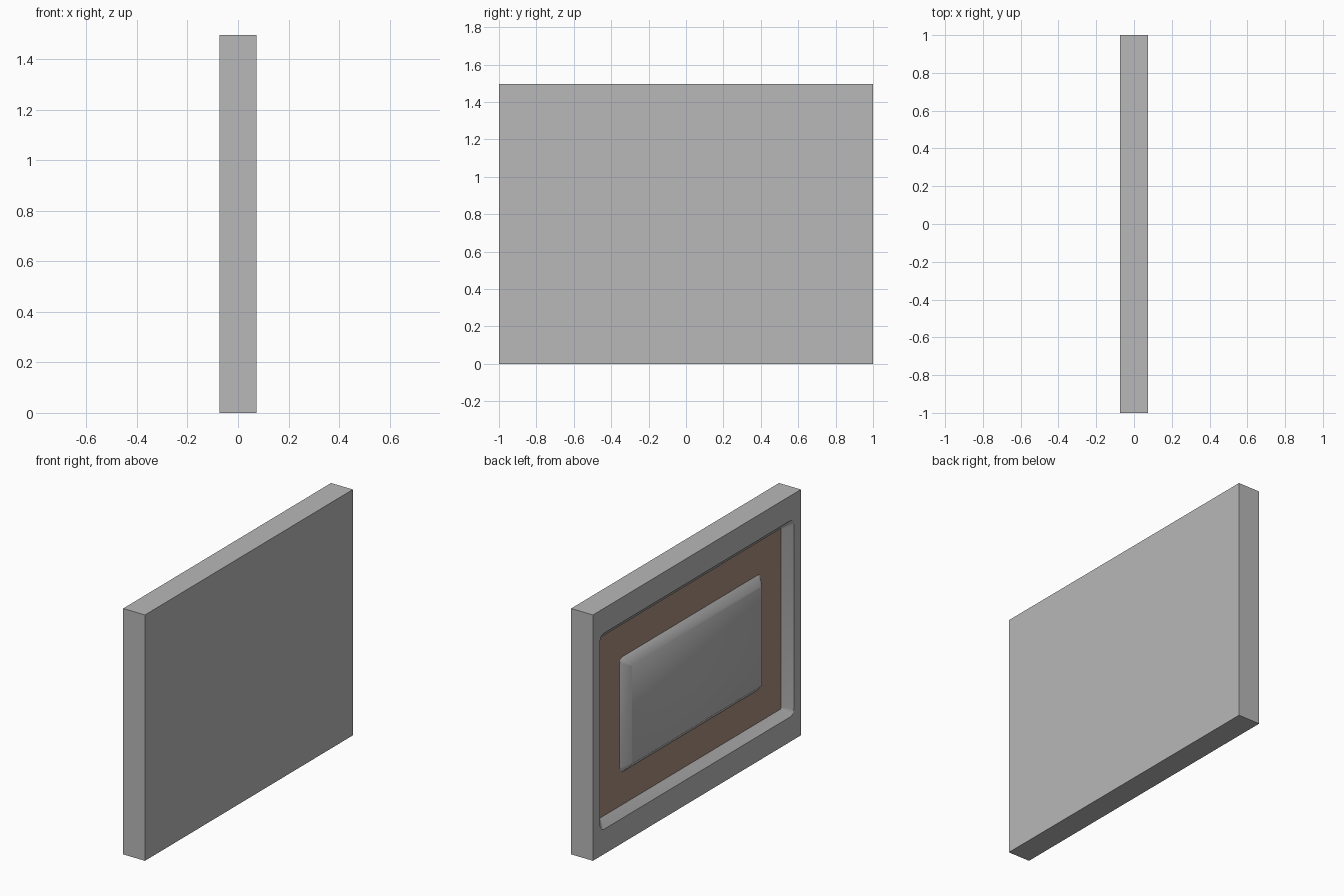
import bpy, bmesh, math

cube = bpy.data.objects.get("Cube")
if cube:
    bpy.data.objects.remove(cube)

WIDTH, HEIGHT, THICK = 2.0, 1.497, 0.147
FACE_X = -THICK / 2          # panelled side
FLOOR_X = FACE_X + 0.044     # depth of the recess
MID_Z = HEIGHT / 2
SEG = 3                      # segments per rounded corner
SIGNS = [(1, 1), (-1, 1), (-1, -1), (1, -1)]


def material(name, rgb):
    m = bpy.data.materials.new(name)
    m.use_nodes = True
    m.diffuse_color = (*rgb, 1)
    m.node_tree.nodes["Principled BSDF"].inputs["Base Color"].default_value = (*rgb, 1)
    return m


grey = material("plain grey", (0.48, 0.48, 0.48))
brown = material("warm brown", (0.39, 0.27, 0.21))


def rect(bm, x, half_y, half_z):
    return [bm.verts.new((x, sy * half_y, MID_Z + sz * half_z)) for sy, sz in SIGNS]


def rounded_rect(bm, x, half_y, half_z, r):
    loop = []
    for i, (sy, sz) in enumerate(SIGNS):
        for k in range(SEG + 1):
            a = math.pi / 2 * (i + k / SEG)
            loop.append(bm.verts.new((x, sy * (half_y - r) + r * math.cos(a),
                                      MID_Z + sz * (half_z - r) + r * math.sin(a))))
    return loop


def bridge(bm, a, b, smooth=False):
    n = len(a)
    for i in range(n):
        f = bm.faces.new((a[i], a[(i + 1) % n], b[(i + 1) % n], b[i]))
        f.smooth = smooth


def border(bm, corners, loop):
    # flat ring between a plain rectangle and a rounded one
    n = SEG + 1
    for i in range(4):
        j = (i + 1) % 4
        arc = loop[i * n:(i + 1) * n]
        bm.faces.new([corners[i]] + arc[::-1])
        bm.faces.new((corners[i], arc[-1], loop[j * n], corners[j]))


def finish(bm, name, mats):
    bmesh.ops.recalc_face_normals(bm, faces=bm.faces)
    me = bpy.data.meshes.new(name)
    bm.to_mesh(me)
    bm.free()
    for m in mats:
        me.materials.append(m)
    ob = bpy.data.objects.new(name, me)
    bpy.context.collection.objects.link(ob)
    return ob


# Slab with a sloped recess and a brown floor
bm = bmesh.new()
back = rect(bm, THICK / 2, WIDTH / 2, MID_Z)
front = rect(bm, FACE_X, WIDTH / 2, MID_Z)
bm.faces.new(back)
bridge(bm, back, front)
rim = rounded_rect(bm, FACE_X, 0.932, 0.597, 0.035)
border(bm, front, rim)
foot = rounded_rect(bm, FLOOR_X, 0.874, 0.55, 0.008)
bridge(bm, rim, foot, smooth=True)
bm.faces.new(foot).material_index = 1
finish(bm, "slab", [grey, brown])

# Raised centre panel with soft sloping sides
bm = bmesh.new()
base = rounded_rect(bm, FLOOR_X, 0.68, 0.35, 0.03)
cap = rounded_rect(bm, FACE_X, 0.625, 0.303, 0.01)
bridge(bm, base, cap, smooth=True)
bm.faces.new(cap).smooth = True
bm.faces.new(base)
finish(bm, "centre_panel", [grey])
